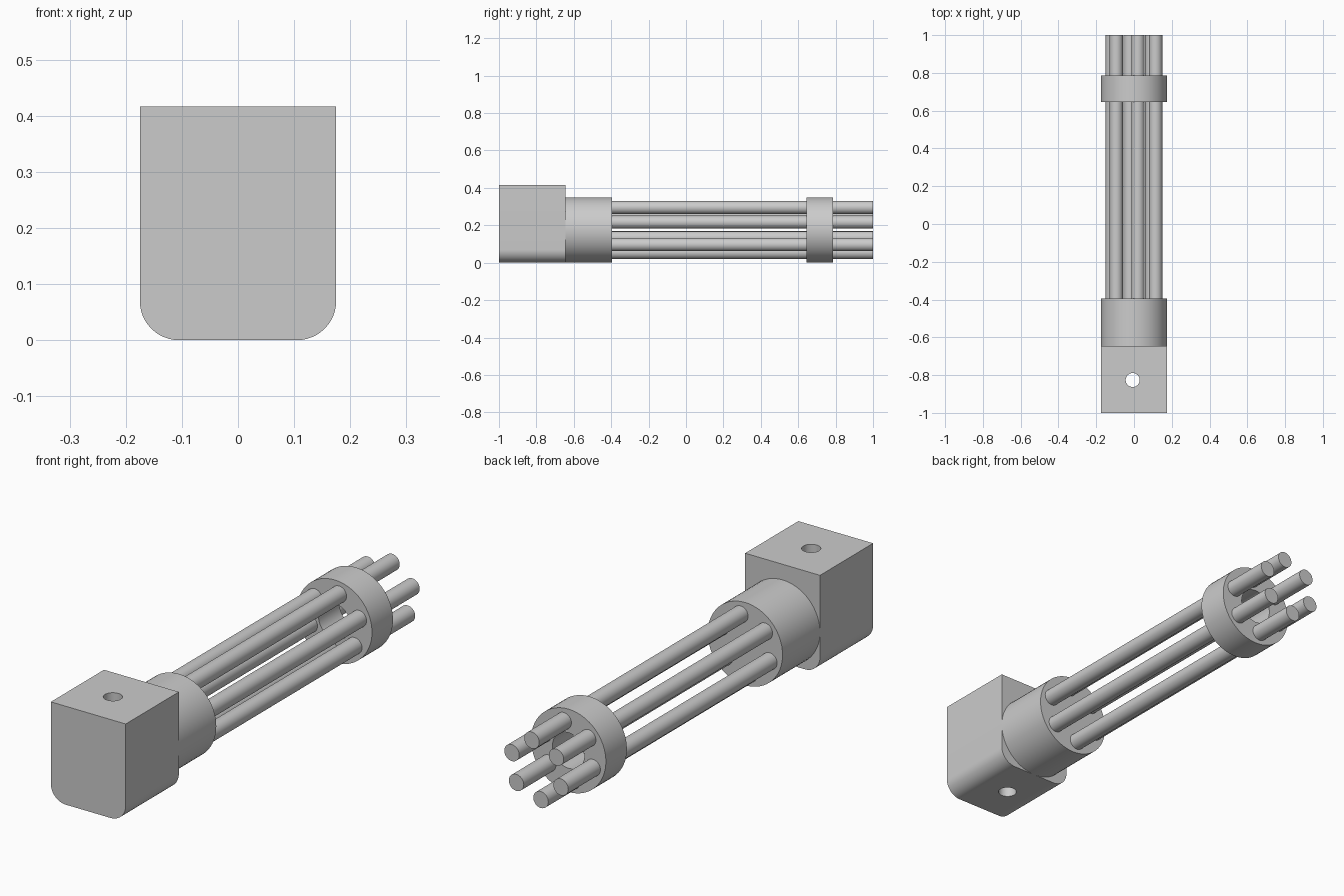
import bpy, math
from mathutils import Vector

if "Cube" in bpy.data.objects:
    bpy.data.objects.remove(bpy.data.objects["Cube"])

grey = bpy.data.materials.new("light_grey")
grey.use_nodes = True
colour = (0.6, 0.6, 0.6, 1)
grey.diffuse_color = colour
grey.node_tree.nodes["Principled BSDF"].inputs["Base Color"].default_value = colour

AXIS_Z = 0.175      # height of the long axis
RADIUS = 0.175      # collar and ring radius


def finish(ob, name):
    ob.name = name
    ob.data.materials.clear()
    ob.data.materials.append(grey)
    bpy.context.view_layer.objects.active = ob
    ob.select_set(True)
    bpy.ops.object.shade_smooth_by_angle(angle=math.radians(30))
    return ob


def rod(name, radius, y0, y1, x=0, z=AXIS_Z, sides=64):
    """Cylinder lying along y."""
    bpy.ops.mesh.primitive_cylinder_add(
        vertices=sides, radius=radius, depth=y1 - y0,
        location=(x, (y0 + y1) / 2, z), rotation=(math.pi / 2, 0, 0))
    return finish(bpy.context.object, name)


def cut(ob, cutter):
    """Subtract the cutter and remove it afterwards."""
    mod = ob.modifiers.new("hole", "BOOLEAN")
    mod.operation = "DIFFERENCE"
    mod.solver = "EXACT"
    mod.object = cutter
    bpy.context.view_layer.objects.active = ob
    bpy.ops.object.modifier_apply(modifier=mod.name)
    bpy.data.objects.remove(cutter)


# Mounting block: square top, rounded lower corners
half, top, corner = RADIUS, 0.416, 0.07
y0, y1 = -1.0, -0.645
outline = [(half, top), (-half, top)]
for side, start in ((-1, math.pi), (1, 1.5 * math.pi)):
    for i in range(13):
        a = start + i / 12 * math.pi / 2
        outline.append((side * (half - corner) + corner * math.cos(a),
                        corner + corner * math.sin(a)))
n = len(outline)
verts = [(x, y, z) for y in (y0, y1) for x, z in outline]
faces = [tuple(range(n))[::-1], tuple(range(n, 2 * n))]
faces += [(i, (i + 1) % n, n + (i + 1) % n, n + i) for i in range(n)]
mesh = bpy.data.meshes.new("mounting_block")
mesh.from_pydata(verts, [], faces)
block = bpy.data.objects.new("mounting_block", mesh)
bpy.context.collection.objects.link(block)

# Consistent outward normals before cutting
import bmesh
bm = bmesh.new()
bm.from_mesh(mesh)
bmesh.ops.recalc_face_normals(bm, faces=bm.faces)
bm.to_mesh(mesh)
bm.free()

# Vertical bolt hole through the block
bpy.ops.mesh.primitive_cylinder_add(vertices=48, radius=0.037, depth=1,
                                    location=(-0.007, -0.826, 0.2))
cut(block, bpy.context.object)
finish(block, "mounting_block")

# Collar behind the block
rod("collar", RADIUS, y1, -0.395)

# Clamp ring with an open centre
ring = rod("clamp_ring", RADIUS, 0.645, 0.785)
cut(ring, rod("ring_cutter", 0.075, 0.5, 0.9))
finish(ring, "clamp_ring")

# Six barrels around the axis
for i in range(6):
    a = math.radians(20 + 60 * i)
    rod(f"barrel_{i + 1}", 0.035, -0.41, 1.0,
        0.122 * math.cos(a), AXIS_Z + 0.122 * math.sin(a), 32)
